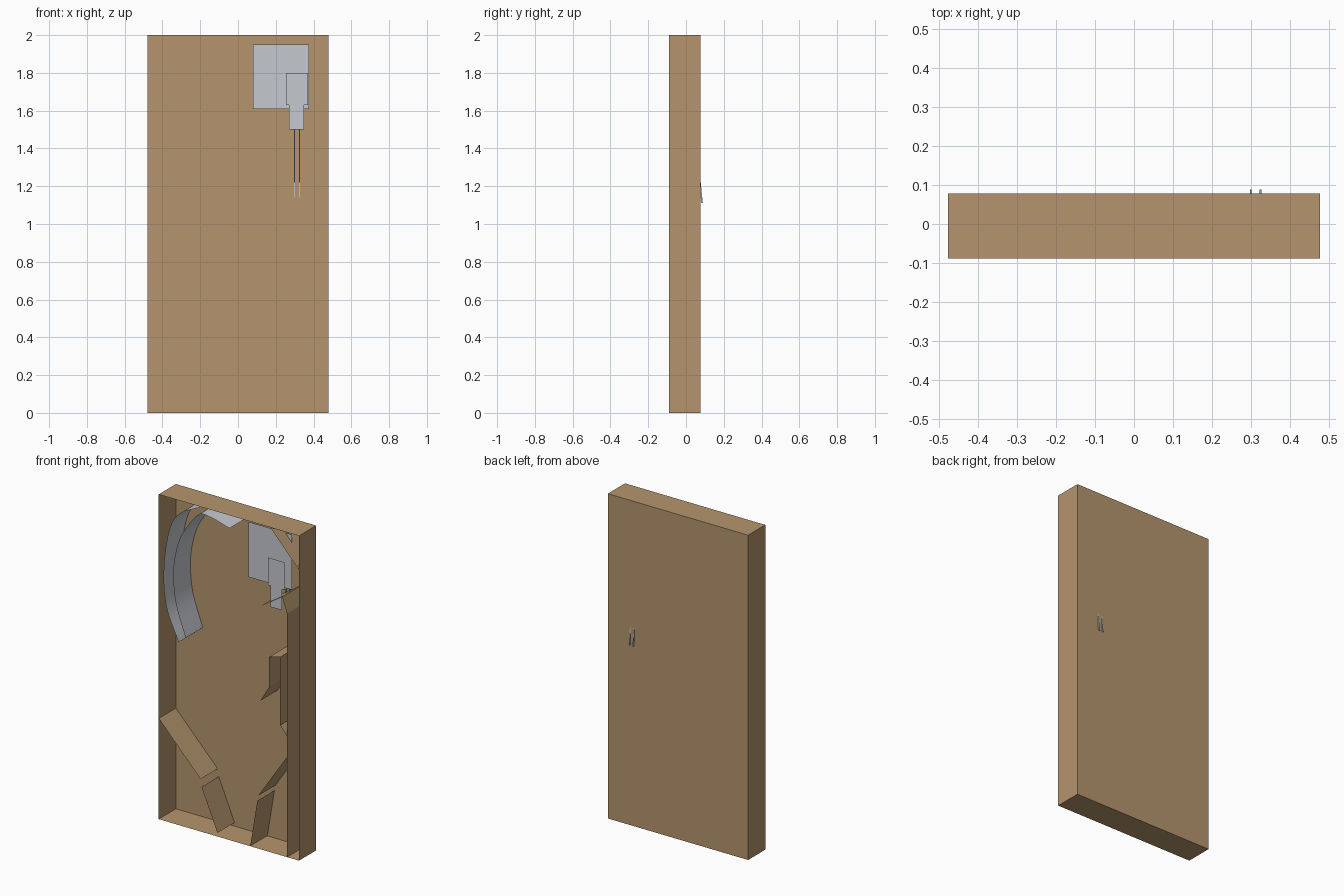
import bpy, bmesh
from mathutils import Vector

cube = bpy.data.objects.get("Cube")
if cube:
    bpy.data.objects.remove(cube, do_unlink=True)

FRONT, BACK, HALF, TOP = -0.089, 0.078, 0.478, 2.0


def material(name, rgb):
    m = bpy.data.materials.new(name)
    m.use_nodes = True
    m.diffuse_color = (*rgb, 1)
    m.node_tree.nodes["Principled BSDF"].inputs["Base Color"].default_value = (*rgb, 1)
    return m


WOOD = material("light brown wood", (0.46, 0.30, 0.155))
METAL = material("pale grey metal", (0.56, 0.58, 0.62))


def build(name, bm, mat):
    mesh = bpy.data.meshes.new(name)
    bm.to_mesh(mesh)
    bm.free()
    mesh.materials.append(mat)
    ob = bpy.data.objects.new(name, mesh)
    bpy.context.collection.objects.link(ob)
    return ob


def sheet(name, path, mat, smooth=False):
    """Extrude an open x-z path from the front rim to the back board."""
    bm = bmesh.new()
    rows = [[bm.verts.new((x, y, z)) for y in (FRONT, BACK)] for x, z in path]
    for a, b in zip(rows, rows[1:]):
        bm.faces.new((a[0], a[1], b[1], b[0])).smooth = smooth
    return build(name, bm, mat)


def plate(name, outline, y, mat):
    """Flat plate facing the front."""
    bm = bmesh.new()
    bm.faces.new([bm.verts.new((x, y, z)) for x, z in outline])
    return build(name, bm, mat)


def rect(x0, x1, z0, z1):
    return [(x0, z0), (x1, z0), (x1, z1), (x0, z1)]


def spline(points, steps=8):
    """Smooth curve through the given points."""
    p = [Vector(q) for q in points]
    p = [2 * p[0] - p[1]] + p + [2 * p[-1] - p[-2]]
    out = []
    for a, b, c, d in zip(p, p[1:], p[2:], p[3:]):
        for i in range(steps):
            t = i / steps
            out.append(0.5 * (2 * b + (c - a) * t + (2 * a - 5 * b + 4 * c - d) * t ** 2
                              + (3 * b - a - 3 * c + d) * t ** 3))
    return out + [p[-2]]


# Open-fronted tray
bm = bmesh.new()
bmesh.ops.create_cube(bm, size=1)
for v in bm.verts:
    v.co = (v.co.x * 2 * HALF, BACK if v.co.y > 0 else FRONT, (v.co.z + 0.5) * TOP)
bm.normal_update()
bmesh.ops.delete(bm, geom=[f for f in bm.faces if f.normal.y < -0.5], context="FACES_ONLY")
build("tray", bm, WOOD)

# Lane divider with its peaked cap, and corner deflector
sheet("lane_divider", [(0.397, 0), (0.397, 1.5), (0.363, 1.594), (0.22, 1.5)], WOOD)
sheet("corner_deflector", [(0.282, TOP), (HALF, 1.79)], WOOD)

# Stepped guide on the divider
sheet("stepped_guide", [(0.214, 0.914), (0.275, 1.016), (0.275, 1.2),
                        (0.35, 1.22), (0.35, 0.8), (0.397, 0.74)], WOOD)

# Lower guides and flippers
sheet("right_lower_guide", [(-HALF, 0.62), (-0.193, 0.323)], WOOD)
sheet("left_lower_guide", [(0.397, 0.618), (0.2, 0.326)], WOOD)
sheet("right_flipper", [(-0.186, 0.276), (-0.078, 0.022)], WOOD)
sheet("left_flipper", [(0.194, 0.293), (0.146, 0.002)], WOOD)

# Curved metal ribbons
sheet("outer_ribbon", spline([(-0.342, 1.126), (-0.425, 1.32), (-0.444, 1.54), (-0.41, 1.785),
                              (-0.342, 1.914), (-0.2, 1.995)]), METAL, True)
sheet("inner_ribbon", spline([(-0.295, 1.165), (-0.363, 1.37), (-0.378, 1.56), (-0.35, 1.72),
                              (-0.3, 1.83), (-0.21, 1.945), (-0.13, 1.955), (0.004, 1.92)]),
      METAL, True)

# Upper plates
plate("large_plate", rect(0.08, 0.375, 1.61, 1.95), -0.01, METAL)
plate("small_plate", [(0.27, 1.5), (0.35, 1.5), (0.35, 1.63), (0.37, 1.63), (0.37, 1.8),
                      (0.255, 1.8), (0.255, 1.63), (0.27, 1.63)], -0.07, METAL)

# Thin sloping rails that pass through the back board
for side, x in (("right", 0.3), ("left", 0.325)):
    bm = bmesh.new()
    bmesh.ops.create_cube(bm, size=1)
    for v in bm.verts:
        y, z = (0.036, 1.6) if v.co.z > 0 else (0.085, 1.11)
        v.co = (x + v.co.x * 0.005, y + v.co.y * 0.008, z)
    build(side + "_rail", bm, METAL)
